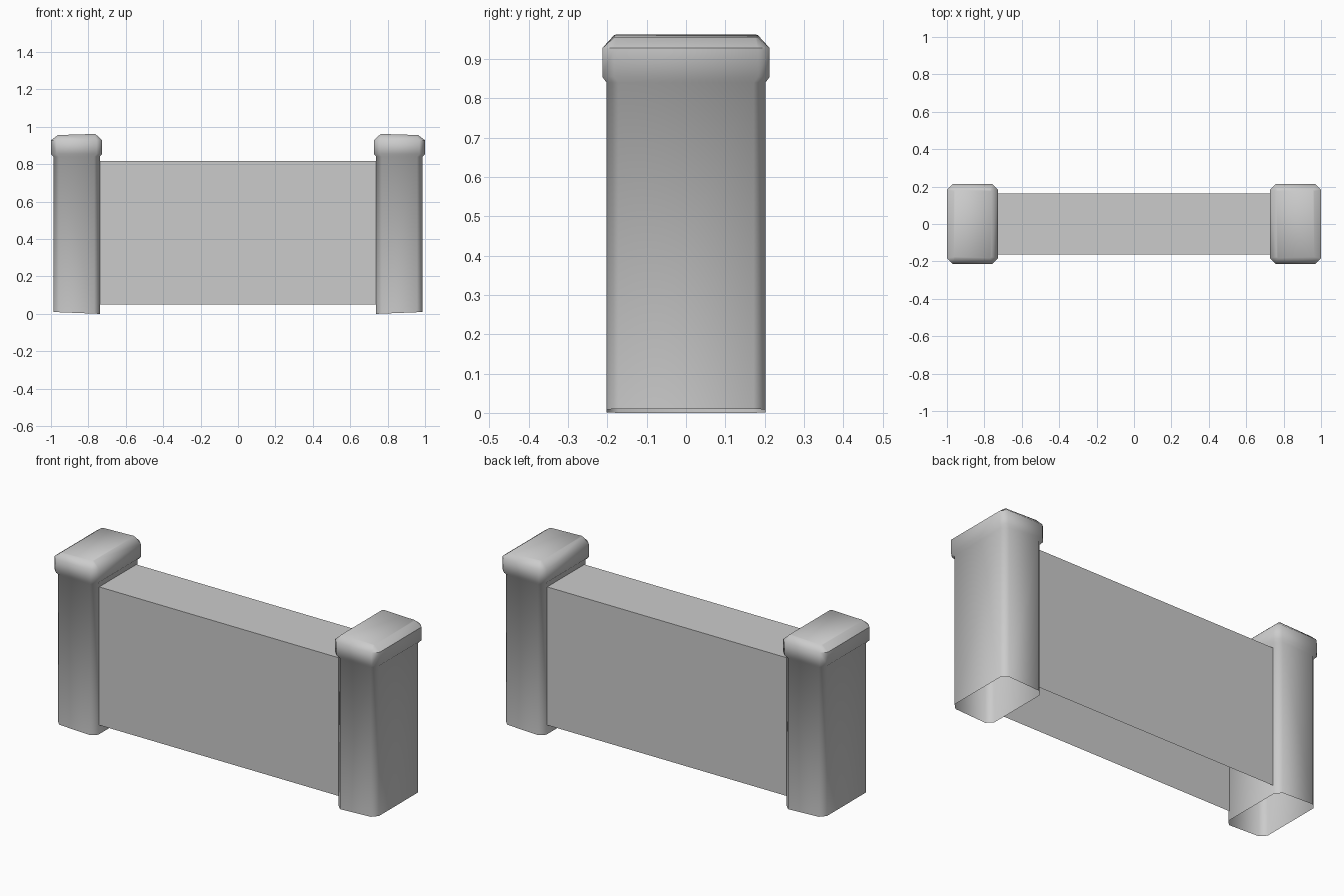
import bpy, bmesh

if "Cube" in bpy.data.objects:
    bpy.data.objects.remove(bpy.data.objects["Cube"])


def finish(bm, name, smooth):
    bmesh.ops.recalc_face_normals(bm, faces=bm.faces)
    mesh = bpy.data.meshes.new(name)
    bm.to_mesh(mesh)
    bm.free()
    obj = bpy.data.objects.new(name, mesh)
    bpy.context.collection.objects.link(obj)
    if smooth:
        bpy.ops.object.select_all(action='DESELECT')
        obj.select_set(True)
        bpy.context.view_layer.objects.active = obj
        bpy.ops.object.shade_smooth_by_angle(angle=0.82)
    return obj


def ring(bm, hx, hy, c, z, tilt, side):
    # Rectangle with cut corners; the outer end is raised by tilt
    pts = [(hx, hy - c), (hx - c, hy), (c - hx, hy), (-hx, hy - c),
           (-hx, c - hy), (c - hx, -hy), (hx - c, -hy), (hx, c - hy)]
    return [bm.verts.new((side * (0.863 + x), y, z + tilt * (x + hx) / (2 * hx)))
            for x, y in pts]


def pillar(name, side):
    # Hollow post, flared collar and chamfered cap: (half x, half y, corner, z, tilt)
    sections = [(0.124, 0.202, 0.03, 0.0, 0.01),
                (0.124, 0.202, 0.03, 0.84, 0.0),
                (0.137, 0.213, 0.03, 0.855, 0.0),
                (0.137, 0.213, 0.03, 0.928, 0.0),
                (0.100, 0.182, 0.006, 0.962, -0.006)]
    bm = bmesh.new()
    rings = [ring(bm, *s, side) for s in sections]
    for a, b in zip(rings, rings[1:]):
        for i in range(8):
            j = (i + 1) % 8
            bm.faces.new((a[i], a[j], b[j], b[i]))
    bm.faces.new(rings[-1])
    finish(bm, name, True)


pillar("left_pillar", -1)
pillar("right_pillar", 1)

# Wall panel: front, top and back, open underneath
bm = bmesh.new()
profile = [(-0.163, 0.05), (-0.163, 0.818), (0.163, 0.818), (0.163, 0.05)]
left, right = ([bm.verts.new((x, y, z)) for y, z in profile] for x in (-0.74, 0.74))
for i in range(3):
    bm.faces.new((left[i], right[i], right[i + 1], left[i + 1]))
finish(bm, "wall_panel", False)
